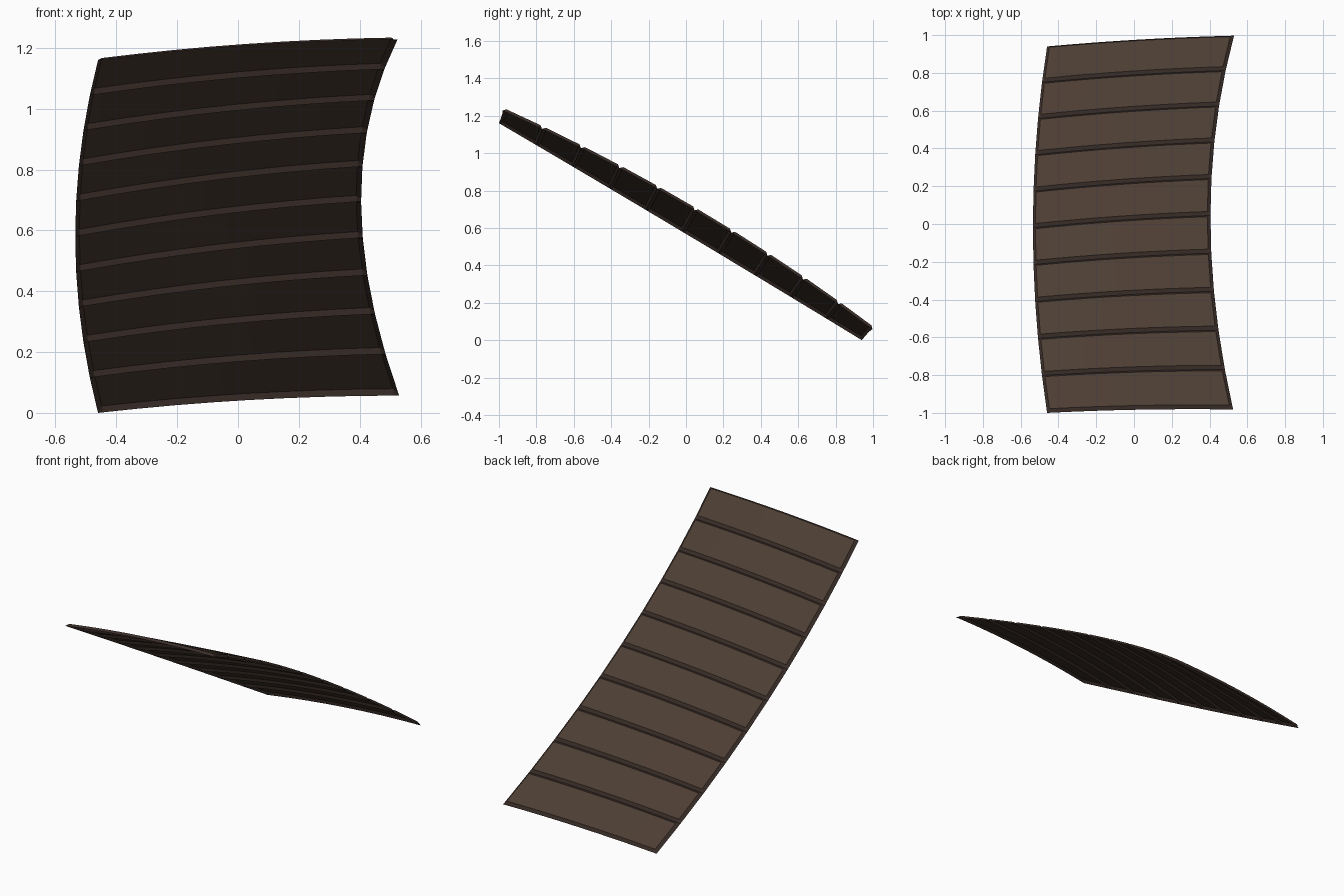
import bpy
from mathutils import Vector

if "Cube" in bpy.data.objects:
    bpy.data.objects.remove(bpy.data.objects["Cube"])


def material(name, rgb):
    m = bpy.data.materials.new(name)
    m.diffuse_color = (*rgb, 1)
    m.use_nodes = True
    m.node_tree.nodes["Principled BSDF"].inputs["Base Color"].default_value = m.diffuse_color
    return m


plank_brown = material("plank brown", (0.072, 0.047, 0.033))
edge_brown = material("edge red brown", (0.050, 0.032, 0.026))

# Side rails of the curved sheet: high end, middle, low end
LEFT = [Vector(p) for p in ((-.46, -1.0, 1.16), (-.535, -.02, .58), (-.46, .94, .0))]
RIGHT = [Vector(p) for p in ((.525, -.982, 1.228), (.405, .045, .695), (.53, .997, .057))]
UP = Vector((-.1, .51, .855)).normalized()
COUNT, STEPS = 10, 8
HEIGHT, INSET = .015, .016      # raised panel height and bevel width
CROWN = .016                    # slight arch across the width


def rail(pts, v):
    a, m, b = pts
    return a * (2 * (v - .5) * (v - 1)) + m * (4 * v * (1 - v)) + b * (2 * v * (v - .5))


def surface(u, v, h):
    p = rail(LEFT, v).lerp(rail(RIGHT, v), u)
    return p + UP * (CROWN * 4 * u * (1 - u) + h)


def plank(i):
    # Raised panel with bevelled borders on all four sides
    v0, v1 = i / COUNT, (i + 1) / COUNT
    dv = INSET / 2.27
    vs = [v0, v0 + dv, v1 - dv, v1]
    us = [0] + [INSET + (1 - 2 * INSET) * k / STEPS for k in range(STEPS + 1)] + [1]
    nu, nv = len(us), len(vs)
    verts, faces, mats = [], [], []
    for j, v in enumerate(vs):
        for k, u in enumerate(us):
            border = j in (0, nv - 1) or k in (0, nu - 1)
            verts.append(surface(u, v, 0 if border else HEIGHT))
    for j in range(nv - 1):
        for k in range(nu - 1):
            a = j * nu + k
            faces.append((a, a + 1, a + nu + 1, a + nu))
            mats.append(1 if j in (0, nv - 2) or k in (0, nu - 2) else 0)
    me = bpy.data.meshes.new(f"plank_{i + 1}")
    me.from_pydata(verts, [], faces)
    me.materials.append(plank_brown)
    me.materials.append(edge_brown)
    me.polygons.foreach_set("material_index", mats)
    me.update()
    # Keep the outside facing up
    if me.polygons[nu].normal.z < 0:
        me.flip_normals()
    ob = bpy.data.objects.new(f"plank_{i + 1}", me)
    bpy.context.collection.objects.link(ob)
    return ob


planks = [plank(i) for i in range(COUNT)]
bpy.ops.object.select_all(action='DESELECT')
for ob in planks:
    ob.select_set(True)
bpy.context.view_layer.objects.active = planks[0]
bpy.ops.object.shade_smooth_by_angle(angle=0.35)
